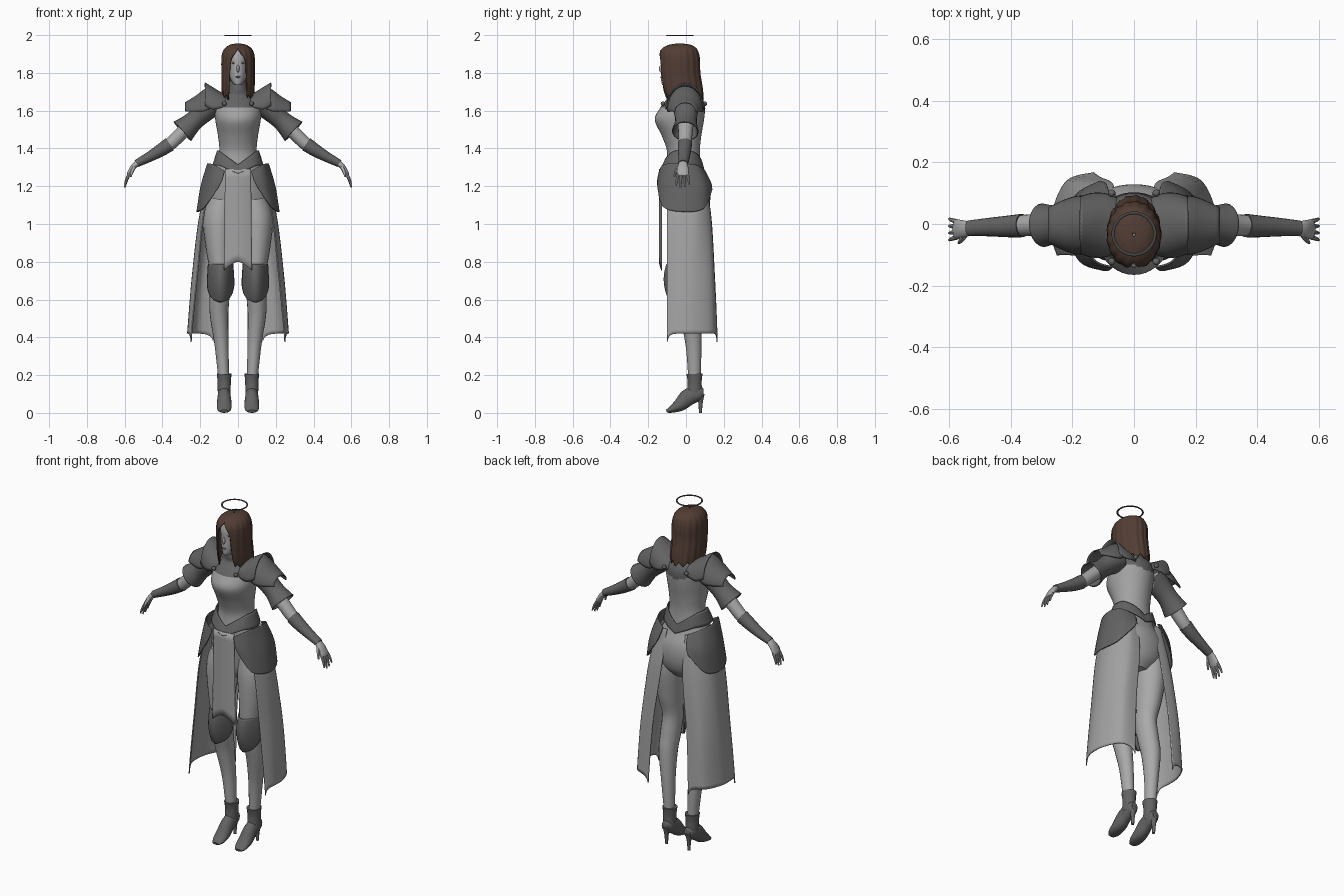
import bpy, bmesh, math
from mathutils import Vector

default_cube = bpy.data.objects.get("Cube")
if default_cube:
    bpy.data.objects.remove(default_cube, do_unlink=True)


def material(name, r, g, b):
    mat = bpy.data.materials.new(name)
    mat.use_nodes = True
    mat.diffuse_color = (r, g, b, 1)
    mat.node_tree.nodes["Principled BSDF"].inputs["Base Color"].default_value = (r, g, b, 1)
    return mat


SKIN = material("pale grey skin", .40, .40, .40)
CLOTH = material("light grey cloth", .36, .36, .36)
ARMOR = material("dark grey armor", .125, .125, .125)
SHADE = material("mid grey features", .2, .2, .2)
RING = material("charcoal metal", .06, .06, .06)
HAIR = material("brown hair", .085, .047, .035)


def spline(points, t):
    """Smooth interpolation through tuples of any length."""
    n = len(points) - 1
    t = min(max(t, 0), 1) * n
    i = min(int(t), n - 1)
    f = t - i
    quad = [points[min(max(i + k, 0), n)] for k in (-1, 0, 1, 2)]
    return [b + f / 2 * (c - a + f * (2 * a - 5 * b + 4 * c - d + f * (3 * (b - c) + d - a)))
            for a, b, c, d in zip(*quad)]


def finish(name, bm, mats, mirror=False, thick=0, pick=None):
    bmesh.ops.remove_doubles(bm, verts=bm.verts, dist=0.0002)
    bmesh.ops.recalc_face_normals(bm, faces=bm.faces)
    if pick:
        for face in bm.faces:
            face.material_index = pick(face.calc_center_median())
    mesh = bpy.data.meshes.new(name)
    bm.to_mesh(mesh)
    bm.free()
    for mat in mats:
        mesh.materials.append(mat)
    obj = bpy.data.objects.new(name, mesh)
    bpy.context.collection.objects.link(obj)
    bpy.ops.object.select_all(action='DESELECT')
    obj.select_set(True)
    bpy.context.view_layer.objects.active = obj
    bpy.ops.object.shade_smooth_by_angle(angle=math.radians(42))
    if thick:
        solid = obj.modifiers.new("thickness", 'SOLIDIFY')
        solid.thickness, solid.offset = thick, 0
    if mirror:
        obj.modifiers.new("mirror", 'MIRROR')
    return obj


def grid(name, f, nu, nv, mats, closed=False, cap=False, **options):
    """Surface from f(u, v), optionally closed around u and capped at both ends."""
    bm = bmesh.new()
    cols = nu if closed else nu + 1
    rows = [[bm.verts.new(f(i / nu, j / nv)) for i in range(cols)] for j in range(nv + 1)]
    for low, high in zip(rows, rows[1:]):
        for i in range(nu):
            k = (i + 1) % cols
            bm.faces.new((low[i], low[k], high[k], high[i]))
    if cap:
        bm.faces.new(rows[0])
        bm.faces.new(rows[-1])
    return finish(name, bm, mats, **options)


def stack(name, rings, mats, nv=40, **options):
    """Horizontal rings given as (z, half width, front y, back y)."""
    def f(u, v):
        z, rx, front, back = spline(rings, v)
        a = u * math.tau
        return (rx * math.sin(a), (front + back) / 2 - (back - front) / 2 * math.cos(a), z)
    return grid(name, f, 40, nv, mats, closed=True, **options)


def tube(name, rows, mat, ref=(0, 1, 0), nu=20, nv=24, cap=True, **options):
    """Tube along a path of (x, y, z, radius, radius along ref)."""
    ref = Vector(ref)

    def f(u, v):
        row = spline(rows, v)
        tangent = Vector(spline(rows, v + .02)[:3]) - Vector(spline(rows, v - .02)[:3])
        side = ref.cross(tangent).normalized()
        up = tangent.cross(side).normalized()
        a = u * math.tau
        return Vector(row[:3]) + side * row[3] * math.cos(a) + up * row[4] * math.sin(a)
    return grid(name, f, nu, nv, [mat], closed=True, cap=cap, mirror=True, **options)


def patch(name, rows, mat, nu=20, nv=20, edge=None, **options):
    """Mirrored sheet through rows of control points."""
    def f(u, v):
        p = spline([spline(row, u) for row in rows], v)
        if edge:
            p[2] -= edge(u, v)
        return p
    return grid(name, f, nu, nv, [mat], mirror=True, thick=.006, **options)


def ball(name, place, size, mat, mirror=True):
    bm = bmesh.new()
    bmesh.ops.create_uvsphere(bm, u_segments=12, v_segments=8, radius=1)
    bmesh.ops.scale(bm, vec=size, verts=bm.verts)
    bmesh.ops.translate(bm, vec=place, verts=bm.verts)
    return finish(name, bm, [mat], mirror=mirror)


# Torso with a dark collar above the bodice
stack("torso", [(1.0, .07, -.06, .07), (1.05, .13, -.08, .11), (1.12, .165, -.09, .128),
                (1.2, .16, -.10, .122), (1.29, .125, -.108, .085), (1.38, .1, -.1, .074),
                (1.46, .105, -.125, .08), (1.55, .12, -.165, .095), (1.61, .122, -.14, .1),
                (1.65, .11, -.11, .09), (1.68, .075, -.085, .07), (1.71, .054, -.085, .045),
                (1.76, .043, -.08, .03)], [CLOTH, ARMOR], nv=72, cap=True,
      pick=lambda c: int(c.z > (1.615 if c.y < 0 else 1.585 + abs(c.x) * .2)))

# Head and face
stack("head", [(1.735, .014, -.125, -.09), (1.75, .03, -.13, -.03), (1.78, .044, -.132, .02),
               (1.83, .055, -.13, .05), (1.88, .058, -.13, .06), (1.92, .05, -.115, .05),
               (1.94, .03, -.08, .02)], [SKIN], cap=True)
ball("nose", (0, -.131, 1.822), (.008, .012, .02), SKIN, mirror=False)
ball("lips", (0, -.131, 1.778), (.014, .005, .005), SHADE, mirror=False)
ball("eye", (.021, -.121, 1.853), (.011, .005, .005), SHADE)

# Long hair with an opening for the face
hair_rings = [(1.953, .004, -.04, -.03, 0), (1.947, .04, -.085, .02, 0), (1.93, .066, -.12, .05, 0),
              (1.905, .08, -.138, .063, .014), (1.87, .085, -.142, .07, .036),
              (1.8, .085, -.142, .072, .043), (1.72, .084, -.135, .085, .046),
              (1.67, .08, -.122, .09, .05)]


def hair_point(u, v):
    z, rx, front, back, opening = spline(hair_rings, v)
    gap = math.asin(min(max(opening, 0) / rx, .9))
    a = gap + u * (math.tau - 2 * gap)
    wave = 1 + .018 * math.sin(a * 17) * min(1, 3 * v)
    z += .012 * math.sin(u * 61) * max(0, v - .8) * 5
    return (rx * wave * math.sin(a), (front + back) / 2 - (back - front) / 2 * wave * math.cos(a), z)


grid("long_hair", hair_point, 90, 32, [HAIR], thick=.006)

# Halo
grid("halo", lambda u, v: ((.068 + .005 * math.cos(v * math.tau)) * math.cos(u * math.tau),
                           (.068 + .005 * math.cos(v * math.tau)) * math.sin(u * math.tau) - .032,
                           1.997 + .003 * math.sin(v * math.tau)), 48, 8, [RING], closed=True)

# Arms, bracers and flared sleeves
tube("arm", [(.12, 0, 1.62, .05, .055), (.2, 0, 1.57, .042, .046), (.295, -.003, 1.485, .036, .038),
             (.36, -.005, 1.423, .034, .034), (.45, -.01, 1.365, .026, .027),
             (.535, -.015, 1.322, .018, .022)], SKIN)
tube("bracer", [(.362, -.005, 1.422, .038, .038), (.41, -.008, 1.39, .034, .035),
                (.47, -.01, 1.355, .027, .03), (.538, -.014, 1.32, .02, .025)], ARMOR)
tube("sleeve", [(.13, 0, 1.635, .06, .075), (.19, 0, 1.585, .052, .06), (.24, 0, 1.54, .05, .055),
                (.295, -.004, 1.49, .066, .068)], ARMOR, cap=False, thick=.006)

# Hands with fingers
tube("palm", [(.525, -.015, 1.328, .017, .021), (.553, -.016, 1.303, .015, .028),
              (.575, -.017, 1.268, .012, .032), (.58, -.017, 1.255, .008, .03)], SKIN)
for i, length in enumerate((.055, .068, .072, .06)):
    y = .008 - i * .017
    tip = y + (y + .017) * .35
    tube("finger_%d" % (i + 1), [(.574, y, 1.268, .008, .008), (.59, (y + tip) / 2, 1.265 - length / 2, .007, .007),
                                 (.599, tip, 1.265 - length, .004, .004)], SKIN, nu=8, nv=6)
tube("thumb", [(.545, -.03, 1.31, .01, .01), (.56, -.052, 1.28, .009, .008),
               (.568, -.062, 1.25, .004, .004)], SKIN, nu=8, nv=6)

# Peaked shoulder guards: upper plate and outer plate
def guard(name, rows):
    def f(u, v):
        x, top, width, drop = spline(rows, v)
        a = (u - .5) * math.pi
        return (x, -.004 + width * math.sin(a), top - drop * (1 - math.cos(a)))
    grid(name, f, 20, 10, [ARMOR], mirror=True, thick=.006)


guard("shoulder_guard_upper", [(.045, 1.675, .08, .05), (.09, 1.695, .1, .08),
                               (.135, 1.722, .102, .115), (.175, 1.746, .09, .12)])
guard("shoulder_guard_outer", [(.15, 1.728, .092, .12), (.185, 1.705, .092, .11),
                               (.225, 1.675, .08, .08), (.278, 1.642, .055, .045)])
ball("front_stud", (.072, -.122, 1.637), (.012, .012, .012), ARMOR)
ball("back_stud", (.072, .1, 1.637), (.012, .012, .012), ARMOR)


# Pointed belt
def belt_point(u, v):
    a = u * math.tau
    rx, front, back = .108 + .025 * v, -.115 - .027 * v, .085 + .015 * v
    x = rx * math.sin(a)
    dip = max(0, 1 - abs(x) / .1)
    z = (1 - v) * (1.388 - .075 * dip) + v * (1.31 - .045 * dip)
    return (x, (front + back) / 2 - (back - front) / 2 * math.cos(a), z)


grid("belt", belt_point, 48, 6, [ARMOR], closed=True, thick=.006)

# Hip plates
patch("hip_plate", [
    [(.07, -.14, 1.28), (.13, -.115, 1.315), (.16, -.02, 1.32), (.14, .06, 1.31), (.08, .1, 1.28)],
    [(.085, -.15, 1.23), (.15, -.125, 1.2), (.195, -.02, 1.2), (.17, .09, 1.2), (.09, .13, 1.22)],
    [(.105, -.148, 1.19), (.175, -.12, 1.09), (.217, -.02, 1.065), (.19, .09, 1.08), (.11, .138, 1.18)],
], ARMOR)

# Split skirt with dropped corners
patch("side_skirt", [
    [(.06, .09, 1.27), (.11, .085, 1.27), (.135, .03, 1.27), (.14, -.03, 1.27), (.13, -.09, 1.27)],
    [(.07, .13, 1.05), (.14, .12, 1.05), (.192, .06, 1.05), (.2, -.02, 1.05), (.18, -.1, 1.05)],
    [(.11, .15, .73), (.19, .135, .73), (.235, .055, .73), (.238, -.03, .73), (.215, -.1, .73)],
    [(.13, .165, .42), (.215, .14, .42), (.26, .05, .42), (.265, -.04, .42), (.248, -.1, .42)],
], CLOTH, nu=28, nv=28, edge=lambda u, v: .045 * v ** 8 * abs(2 * u - 1) ** 8)

# Front cloth panel
grid("front_panel", lambda u, v: ((2 * u - 1) * (.068 + .006 * v), -.141 + .012 * abs(2 * u - 1) ** 2,
                                  1.29 - v * (.49 + .045 * abs(2 * u - 1) ** 1.5)),
     16, 12, [CLOTH], thick=.005)

# Legs
tube("leg", [(.085, .005, 1.13, .07, .09), (.1, .005, 1.02, .085, .1), (.1, -.005, .87, .07, .087),
             (.094, -.015, .74, .055, .068), (.098, .002, .62, .053, .062), (.1, .022, .52, .049, .056),
             (.087, .04, .36, .037, .042), (.075, .045, .17, .028, .032)], SKIN, nv=40)


# Rounded knee guards
def knee_point(u, v):
    s = 2 * u - 1
    w = .064 + .012 * v if v < .45 else .0694 * math.sqrt(max(.002, 1 - ((v - .45) / .55) ** 2.4))
    return (.092 + s * w, -.114 + .1 * (s * w / .07) ** 2 + .09 * (v - .4) ** 2, .787 - .2 * v)


grid("knee_guard", knee_point, 20, 20, [ARMOR], mirror=True, thick=.008)

# High heeled ankle boots
tube("boot_shaft", [(.073, .045, .207, .039, .043), (.073, .046, .16, .035, .037),
                    (.073, .045, .09, .034, .042)], ARMOR)
tube("boot_foot", [(.073, .093, .105, .02, .022), (.073, .07, .103, .031, .037),
                   (.073, .015, .085, .035, .045), (.073, -.03, .045, .039, .036),
                   (.073, -.075, .019, .036, .019), (.073, -.103, .009, .02, .008)], ARMOR, ref=(0, 0, 1))
tube("boot_heel", [(.073, .075, .1, .024, .024), (.073, .077, .055, .012, .012),
                   (.073, .076, 0, .008, .008)], ARMOR, nu=12, nv=8)
